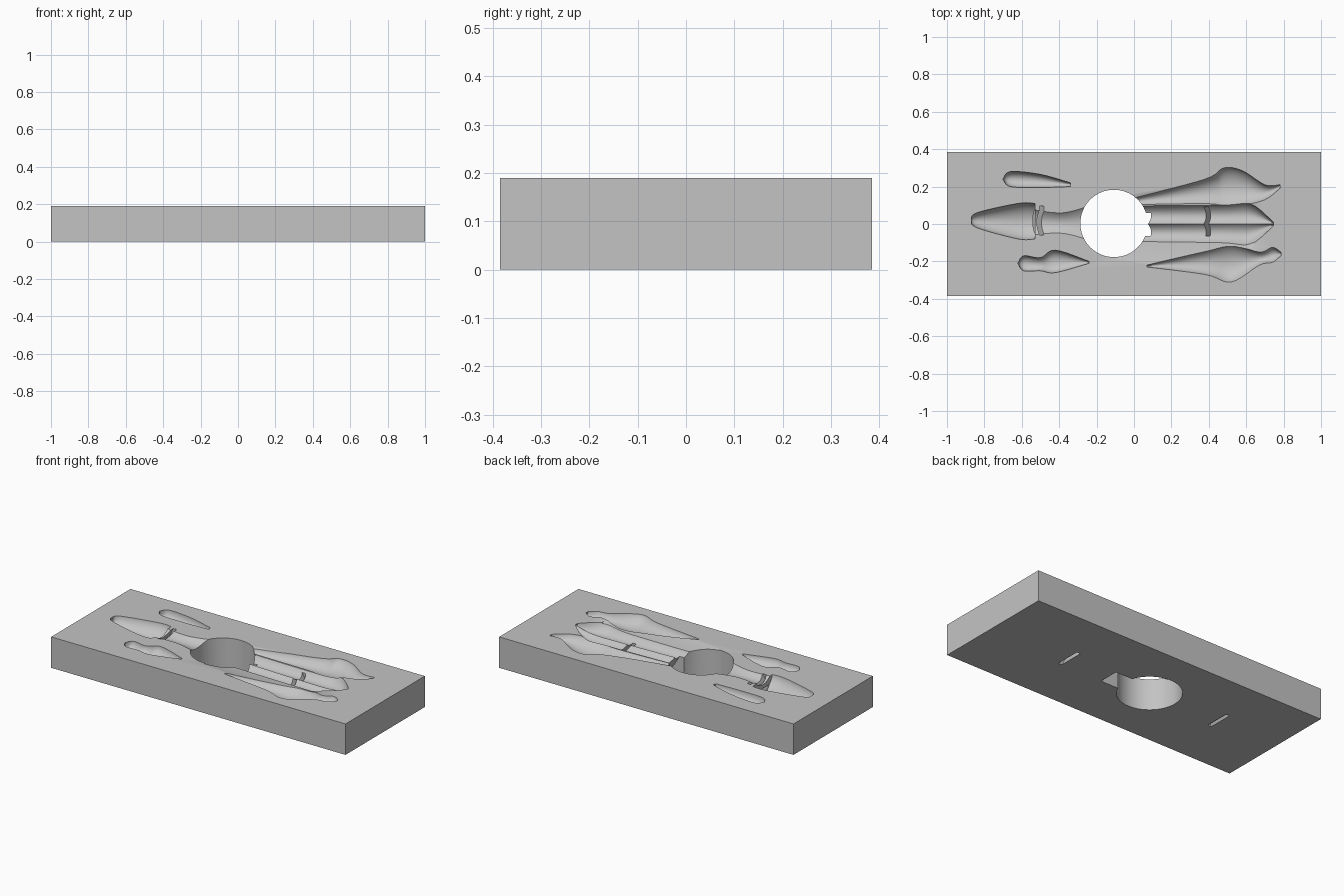
import bpy
import math

LENGTH, WIDTH, TOP = 2.0, 0.77, 0.19

old_cube = bpy.data.objects.get("Cube")
if old_cube:
    bpy.data.objects.remove(old_cube, do_unlink=True)

grey = bpy.data.materials.new("plain grey")
grey.use_nodes = True
tone = (0.55, 0.55, 0.55, 1)
grey.diffuse_color = tone
grey.node_tree.nodes["Principled BSDF"].inputs["Base Color"].default_value = tone


def cut_from_slab(cutter):
    """Subtract the cutter from the slab and discard it."""
    bpy.ops.object.select_all(action='DESELECT')
    bpy.context.view_layer.objects.active = slab
    slab.select_set(True)
    cut = slab.modifiers.new(cutter.name, 'BOOLEAN')
    cut.operation = 'DIFFERENCE'
    cut.solver = 'EXACT'
    cut.object = cutter
    bpy.ops.object.modifier_apply(modifier=cut.name)
    bpy.data.objects.remove(cutter, do_unlink=True)


def loft(name, rings):
    """Closed skin through a row of equal rings."""
    count = len(rings[0])
    faces = [list(range(count))]
    for r in range(len(rings) - 1):
        for i in range(count):
            j = (i + 1) % count
            a, b = r * count, (r + 1) * count
            faces.append([a + i, a + j, b + j, b + i])
    last = (len(rings) - 1) * count
    faces.append([last + i for i in range(count)])
    mesh = bpy.data.meshes.new(name)
    mesh.from_pydata([v for ring in rings for v in ring], [], faces)
    mesh.materials.append(grey)
    obj = bpy.data.objects.new(name, mesh)
    bpy.context.collection.objects.link(obj)
    # consistent outward normals for clean cuts
    bpy.ops.object.select_all(action='DESELECT')
    bpy.context.view_layer.objects.active = obj
    obj.select_set(True)
    bpy.ops.object.mode_set(mode='EDIT')
    bpy.ops.mesh.select_all(action='SELECT')
    bpy.ops.mesh.normals_make_consistent(inside=False)
    bpy.ops.object.mode_set(mode='OBJECT')
    return obj


def smooth_path(points, steps=6):
    """Catmull-Rom interpolation of the stations."""
    padded = [points[0]] + points + [points[-1]]
    path = []
    for p, q, r, s in zip(padded, padded[1:], padded[2:], padded[3:]):
        for k in range(steps):
            t = k / steps
            path.append([
                b + t / 2 * (c - a + t * (2 * a - 5 * b + 4 * c - d
                             + t * (3 * b - 3 * c + d - a)))
                for a, b, c, d in zip(p, q, r, s)])
    return path + [list(points[-1])]


def hollow(name, depth, power, stations, side=1, segments=20):
    """Carve a bowl; stations hold x, inner y and outer y on the given side."""
    path = smooth_path(stations)
    widest = max(outer - inner for x, inner, outer in path)
    rings = []
    for x, inner, outer in path:
        half = max((outer - inner) / 2, 0.003)
        mid = side * (outer + inner) / 2
        deep = depth * math.sqrt(2 * half / widest)
        ring = []
        for i in range(segments + 1):
            t = -math.cos(math.pi * i / segments)
            ring.append((x, mid + half * t, TOP - deep * max(1 - t * t, 0) ** power))
        ring += [(x, mid + half, TOP + 0.05), (x, mid - half, TOP + 0.05)]
        rings.append(ring)
    cut_from_slab(loft(name, rings))


def slanted_slot(name, low_x, high_x, thickness, low_y, high_y):
    """Cut a slot whose x shifts from the bottom to the top."""
    rings = []
    for z, x in ((-0.05, low_x), (TOP + 0.06, high_x)):
        back = x - thickness
        rings.append([(back, low_y, z), (x, low_y, z), (x, high_y, z), (back, high_y, z)])
    cut_from_slab(loft(name, rings))


# Slab
bpy.ops.mesh.primitive_cube_add(size=1, location=(0, 0, TOP / 2))
slab = bpy.context.object
slab.name = "mould_slab"
slab.scale = (LENGTH, WIDTH, TOP)
bpy.ops.object.transform_apply(location=True, rotation=False, scale=True)
slab.data.materials.append(grey)

# Head and neck
hollow("head_hollow", depth=0.075, power=0.6, stations=[
    (-0.87, 0.02, 0.02), (-0.84, -0.02, 0.06), (-0.62, -0.08, 0.11), (-0.53, -0.08, 0.11)])
hollow("neck_hollow", depth=0.035, power=1, stations=[
    (-0.56, -0.06, 0.08), (-0.38, -0.05, 0.06), (-0.2, -0.1, 0.11)])

# Forepaws
hollow("left_forepaw_hollow", depth=0.05, power=0.5, stations=[
    (-0.7, 0.24, 0.24), (-0.66, 0.2, 0.28), (-0.5, 0.195, 0.265), (-0.34, 0.2, 0.22)])
hollow("right_forepaw_hollow", depth=0.05, power=0.5, side=-1, stations=[
    (-0.62, 0.21, 0.21), (-0.59, 0.17, 0.25), (-0.5, 0.18, 0.25),
    (-0.42, 0.14, 0.26), (-0.24, 0.2, 0.21)])

# Shallow belly with a pair of mirrored grooves
hollow("belly_hollow", depth=0.025, power=1, stations=[
    (-0.1, -0.19, 0.14), (0.45, -0.24, 0.22), (0.64, -0.12, 0.11)])
for label, side in (("left", 1), ("right", -1)):
    hollow(label + "_trunk_groove", depth=0.058, power=0.8, side=side, stations=[
        (-0.1, -0.01, 0.1), (0.45, -0.02, 0.11), (0.62, -0.02, 0.11), (0.745, 0, 0.01)])

# Hind legs
hollow("left_hind_leg_hollow", depth=0.06, power=0.7, stations=[
    (0, 0.1, 0.14), (0.38, 0.1, 0.24), (0.48, 0.09, 0.3), (0.58, 0.1, 0.285),
    (0.7, 0.13, 0.21), (0.78, 0.19, 0.21)])
hollow("right_hind_leg_hollow", depth=0.06, power=0.7, side=-1, stations=[
    (0.07, 0.22, 0.23), (0.38, 0.14, 0.27), (0.52, 0.11, 0.31),
    (0.67, 0.15, 0.22), (0.74, 0.125, 0.205), (0.785, 0.15, 0.17)])

# Slanted strap slots and the notch beside the hole
slanted_slot("rear_slot", 0.506, 0.349, 0.024, -0.065, 0.09)
slanted_slot("neck_slot", -0.597, -0.453, 0.024, -0.06, 0.095)
slanted_slot("hole_notch", 0.21, 0.02, 0.25, -0.065, 0.06)

# Round through hole
bpy.ops.mesh.primitive_cylinder_add(vertices=64, radius=0.18, location=(-0.107, 0.003, 0))
round_hole = bpy.context.object
round_hole.name = "round_hole"
round_hole.data.materials.append(grey)
cut_from_slab(round_hole)

bpy.ops.object.shade_smooth_by_angle(angle=math.radians(30))
